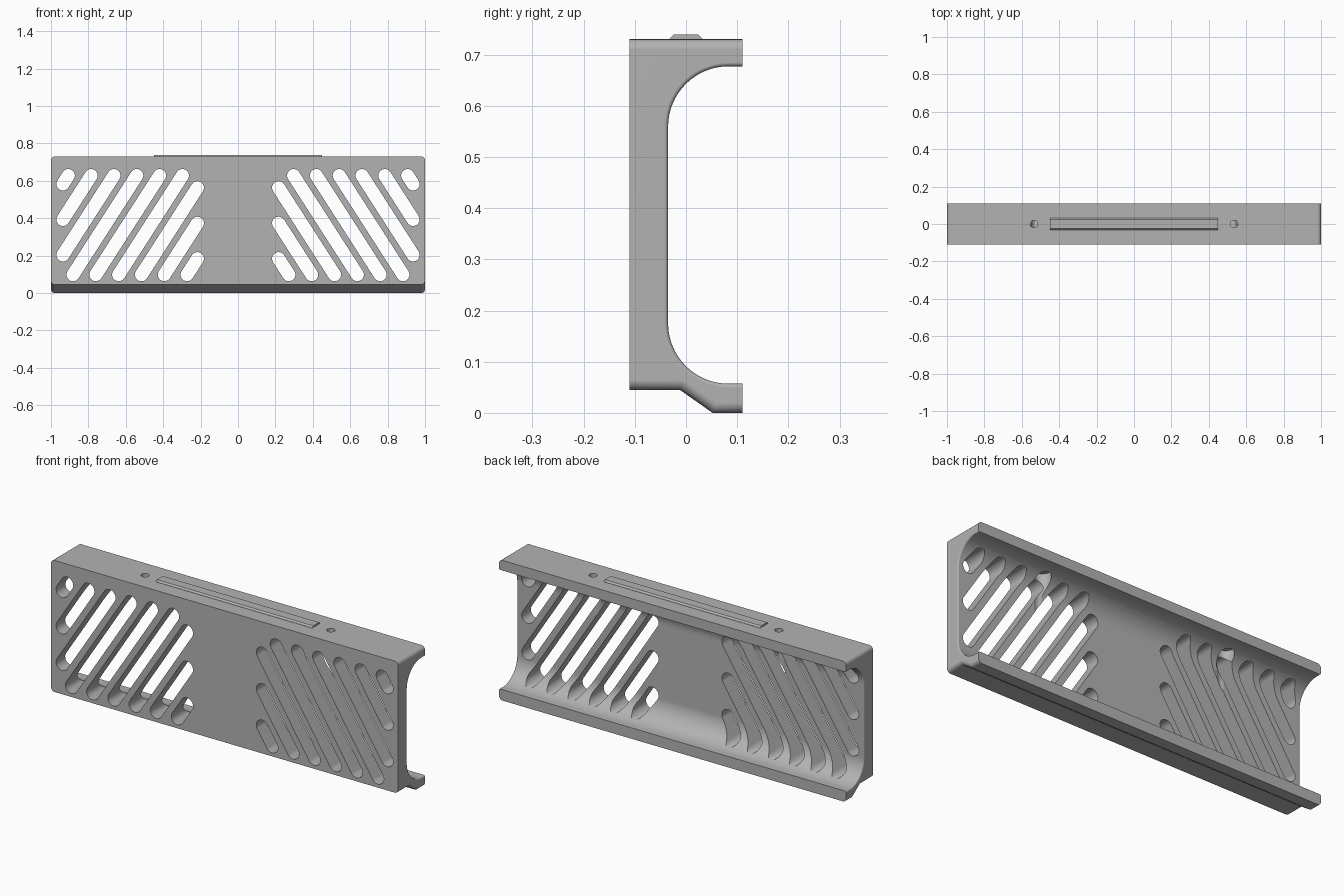
import bpy, bmesh
from math import pi, sin, cos, atan2

old = bpy.data.objects.get("Cube")
if old:
    bpy.data.objects.remove(old, do_unlink=True)

grey = bpy.data.materials.new("plain grey")
grey.use_nodes = True
grey.diffuse_color = (0.45, 0.45, 0.45, 1)
grey.node_tree.nodes["Principled BSDF"].inputs["Base Color"].default_value = (0.45, 0.45, 0.45, 1)


def arc(cx, cy, r, a0, a1, n=16):
    return [(cx + r * cos(a0 + (a1 - a0) * i / n), cy + r * sin(a0 + (a1 - a0) * i / n))
            for i in range(n + 1)]


def prism(bm, outline, place, lo, hi):
    """Extrude a 2D outline from lo to hi; place maps (u, v, depth) to a point."""
    face = bm.faces.new([bm.verts.new(place(u, v, lo)) for u, v in outline])
    new = bmesh.ops.extrude_face_region(bm, geom=[face])["geom"]
    for v in (g for g in new if isinstance(g, bmesh.types.BMVert)):
        a, b = place(0, 0, lo), place(0, 0, hi)
        v.co += type(v.co)([q - p for p, q in zip(a, b)])


def along_x(u, v, d):
    return (d, u, v)


def along_y(u, v, d):
    return (u, d, v)


def along_z(u, v, d):
    return (u, v, d)


def make_object(name, bm):
    bmesh.ops.recalc_face_normals(bm, faces=bm.faces)
    mesh = bpy.data.meshes.new(name)
    bm.to_mesh(mesh)
    bm.free()
    mesh.materials.append(grey)
    obj = bpy.data.objects.new(name, mesh)
    bpy.context.collection.objects.link(obj)
    return obj


def activate(obj):
    bpy.ops.object.select_all(action="DESELECT")
    obj.select_set(True)
    bpy.context.view_layer.objects.active = obj


def cut(obj, cutter):
    mod = obj.modifiers.new("cut", "BOOLEAN")
    mod.operation, mod.solver, mod.object = "DIFFERENCE", "EXACT", cutter
    activate(obj)
    bpy.ops.object.modifier_apply(modifier=mod.name)
    bpy.data.objects.remove(cutter, do_unlink=True)


# Channel section: tall front panel, top lip and a dropped bottom lip
FRONT, BACK, TOP, STEP = -0.11, 0.11, 0.73, 0.045
inner = arc(0.083, 0.559, 0.118, pi / 2, pi) + arc(0.083, 0.175, 0.118, pi, 1.5 * pi)
section = ([(FRONT, STEP), (FRONT, TOP), (BACK, TOP), (BACK, 0.677)] + inner
           + [(BACK, 0.057), (BACK, 0), (0.052, 0), (-0.012, STEP)])
bm = bmesh.new()
prism(bm, section, along_x, -1, 1)


# Rounded ends: large radius outside, small radius around the opening
def end_edges(test):
    return [e for e in bm.edges
            if abs(e.verts[0].co.x - e.verts[1].co.x) < 1e-5
            and abs(abs(e.verts[0].co.x) - 1) < 1e-5
            and all(test(v.co) for v in e.verts)]


outer = end_edges(lambda c: c.z > TOP - 1e-4) + end_edges(lambda c: c.z < STEP + 1e-4)
bmesh.ops.bevel(bm, geom=outer, offset=0.02, segments=6, profile=0.5, affect="EDGES")
opening = end_edges(lambda c: 0.05 < c.z < 0.68 and c.y > -0.04)
bmesh.ops.bevel(bm, geom=opening, offset=0.0075, segments=4, profile=0.5, affect="EDGES")
body = make_object("vented_channel_body", bm)

# Slanted vent slots, clipped to a rectangle and mirrored left to right
X0, X1, Z0, Z1, LEAN, RADIUS = -0.936, -0.217, 0.098, 0.628, 0.643, 0.035
bm = bmesh.new()
for i in range(-3, 6):
    base = -0.882 + 0.122 * i
    za = max(Z0, Z0 + (X0 - base) / LEAN)
    zb = min(Z1, Z0 + (X1 - base) / LEAN)
    xa, xb = base + LEAN * (za - Z0), base + LEAN * (zb - Z0)
    a = atan2(1, LEAN)
    slot = (arc(xb, zb, RADIUS, a - pi / 2, a + pi / 2, 12)
            + arc(xa, za, RADIUS, a + pi / 2, a + 1.5 * pi, 12))
    for side in (1, -1):
        prism(bm, [(side * x, z) for x, z in slot], along_y, -0.3, 0.3)
cut(body, make_object("slot_cutter", bm))

# Screw holes through the top, with wider pockets below
for radius, low, high in ((0.04, 0.5, 0.7), (0.02, 0.6, 0.8)):
    bm = bmesh.new()
    for x in (-0.535, 0.535):
        prism(bm, arc(x, 0, radius, 0, 2 * pi, 32)[:-1], along_z, low, high)
    cut(body, make_object("hole_cutter", bm))

activate(body)
bpy.ops.object.shade_smooth_by_angle(angle=pi / 6)
body.modifiers.new("even shading", "WEIGHTED_NORMAL").keep_sharp = True

# Raised locating rib on the top
bm = bmesh.new()
prism(bm, [(-0.032, TOP - 0.005), (-0.032, TOP + 0.001), (-0.024, TOP + 0.009),
           (0.024, TOP + 0.009), (0.032, TOP + 0.001), (0.032, TOP - 0.005)],
      along_x, -0.45, 0.45)
make_object("top_rib", bm)
